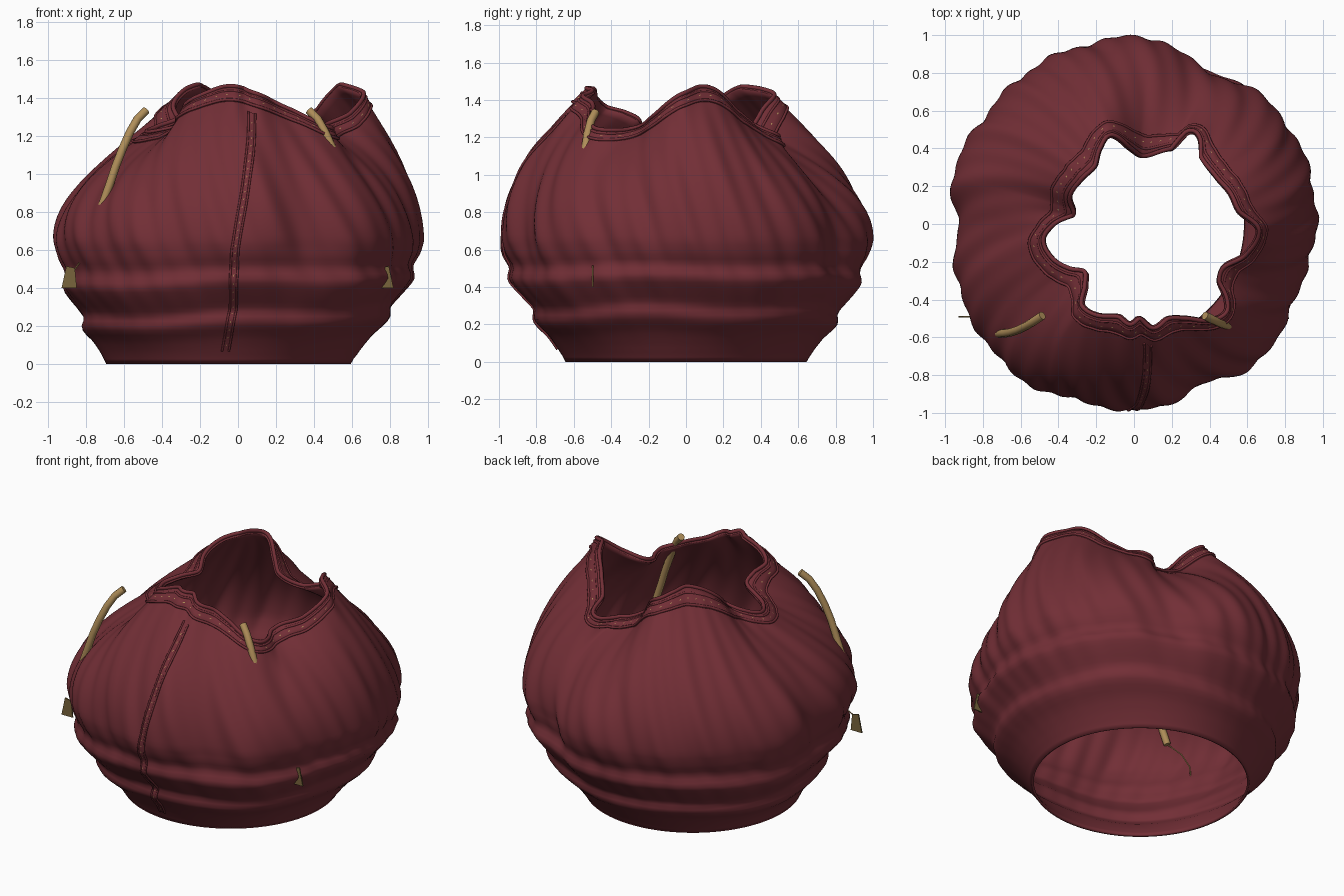
import bpy, math
from mathutils import Vector

if "Cube" in bpy.data.objects:
    bpy.data.objects.remove(bpy.data.objects["Cube"])

def material(name, rgb):
    m = bpy.data.materials.new(name)
    m.diffuse_color = (*rgb, 1)
    m.use_nodes = True
    m.node_tree.nodes["Principled BSDF"].inputs["Base Color"].default_value = m.diffuse_color
    return m

CLOTH = material("maroon cloth", (0.17, 0.028, 0.037))
GOLD = material("golden horn", (0.43, 0.27, 0.10))
OLIVE = material("olive tassel", (0.19, 0.13, 0.045))

# Control tables: widest radius, rim height and rim outline, all around the axis
WIDE = [(-3, .965), (31, .97), (49, .95), (65, .895), (82, .985), (105, .985), (124, .985), (144, .975),
        (165, .995), (180, .935), (197, .985), (213, 1.0), (234, 1.015), (255, .98), (277.5, .985),
        (292, .925), (312, .985), (327, .955), (341, .94)]
RIM_Z = [(0, 1.44), (14, 1.46), (32, 1.34), (60, 1.2), (85, 1.26), (102, 1.41), (120, 1.465), (136, 1.45),
         (150, 1.40), (165, 1.31), (190, 1.22), (215, 1.24), (228, 1.31), (245, 1.40), (266, 1.46), (285, 1.40),
         (300, 1.33), (313, 1.25), (326, 1.24), (342, 1.30)]
RIM_XY = [(.65, -.03), (.55, .06), (.50, .16), (.43, .24), (.35, .345), (.335, .46), (.28, .48), (.2, .39),
          (.05, .35), (-.02, .39), (-.12, .46), (-.17, .40), (-.20, .30), (-.275, .225), (-.33, .14),
          (-.31, .05), (-.41, 0), (-.47, -.08), (-.42, -.18), (-.33, -.23), (-.25, -.25), (-.25, -.33),
          (-.27, -.42), (-.2, -.47), (-.08, -.48), (-.02, -.52), (.03, -.49), (.1, -.54), (.18, -.49),
          (.28, -.49), (.4, -.5), (.48, -.46), (.48, -.39), (.44, -.30), (.47, -.22), (.58, -.16)]
RIM_R = sorted((math.degrees(math.atan2(y, x)) % 360, math.hypot(x, y) + .005) for x, y in RIM_XY)
LOWER = [(0, .665), (.03, .685), (.13, .755), (.21, .835), (.27, .835), (.33, .885), (.38, .93), (.43, .965),
         (.50, .955), (.57, .99), (.65, 1.01)]

def spline(a, x0, x1, b, c, d, x):
    u = (x - x0) / (x1 - x0)
    return b + .5 * u * (c - a + u * (2 * a - 5 * b + 4 * c - d + u * (3 * (b - c) + d - a)))

def around(table, deg):
    n, deg = len(table), deg % 360
    ext = [(k + 360 * q, v) for q in (-1, 0, 1) for k, v in table]
    for i in range(n - 1, 2 * n + 1):
        if ext[i][0] <= deg < ext[i + 1][0]:
            return spline(ext[i - 1][1], ext[i][0], ext[i + 1][0], ext[i][1], ext[i + 1][1], ext[i + 2][1], deg)

def along(table, x):
    for i in range(len(table) - 1):
        if x <= table[i + 1][0]:
            a, d = table[max(i - 1, 0)][1], table[min(i + 2, len(table) - 1)][1]
            return spline(a, table[i][0], table[i + 1][0], table[i][1], table[i + 1][1], d, x)
    return table[-1][1]

# Sampled once per half degree so that the surface can be evaluated quickly
S = 720
wide = [around(WIDE, i / 2) for i in range(S)]
rimz = [around(RIM_Z, i / 2) for i in range(S)]
rimr = [around(RIM_R, i / 2) for i in range(S)]
soft = [sum(rimr[(i + k) % S] for k in range(-30, 31)) / 61 for i in range(S)]

def look(arr, deg):
    f = (deg * 2) % S
    i = int(f) % S
    return arr[i] * (1 - f % 1) + arr[(i + 1) % S] * (f % 1)

def surf(deg, v):
    """Sack surface: v 0..1 is the gathered bottom, 1..2 the draped top."""
    a = math.radians(deg)
    z = .65 * v if v < 1 else .65 + (look(rimz, deg) - .65) * (v - 1)
    R = look(wide, deg)
    if v < 1:
        # rolls sit a little lower on the left side and waver around the axis
        zz = max(0, z + (.012 * math.sin(5 * a) - .03 * math.cos(a)) * math.sin(math.pi * v))
        s = along(LOWER, zz) / (1 + .01 * v)
        r = s * (.97 + (R - .97) * min(1, v * v * 1.1))
        r += .03 * math.sin(2 * a) ** 2 * math.sin(math.pi * v) ** 2
        fold = v * v
    else:
        t = v - 1
        w = t ** 3.5
        rim = look(soft, deg) * (1 - w) + look(rimr, deg) * w
        r = rim + (R - rim) * (1 - t ** 1.95)
        fold = 1 - t ** 3
    tw = 1.1 * (v - 1)
    r += fold * (.006 * math.sin(38 * a + 9 * tw + 2 * math.sin(3 * a))
                 + .009 * math.sin(17 * a + 6 * tw + 1.5 * math.sin(2 * a + 1)))
    shift = -.05 * max(0, 1 - v / .45)
    return Vector((r * math.cos(a) + shift, r * math.sin(a), z))

def lifted(deg, v, h):
    d = min(v, 1.99)
    n = (surf(deg + .6, d) - surf(deg - .6, d)).cross(surf(deg, d + .01) - surf(deg, max(0, d - .01)))
    return surf(deg, v) + n.normalized() * h

def mesh(name, verts, faces, mat, smooth=True):
    me = bpy.data.meshes.new(name)
    me.from_pydata([tuple(p) for p in verts], [], faces)
    me.materials.append(mat)
    me.polygons.foreach_set("use_smooth", [smooth] * len(faces))
    ob = bpy.data.objects.new(name, me)
    bpy.context.collection.objects.link(ob)
    return ob

def grid(name, rows, mat, closed=True):
    n = len(rows[0])
    faces = [(j * n + i, j * n + (i + 1) % n, (j + 1) * n + (i + 1) % n, (j + 1) * n + i)
             for j in range(len(rows) - 1) for i in range(n if closed else n - 1)]
    return mesh(name, [p for row in rows for p in row], faces, mat)

def pipe(name, pts, radius, mat, cyclic=False, res=2):
    cu = bpy.data.curves.new(name, 'CURVE')
    cu.dimensions = '3D'
    cu.bevel_depth, cu.bevel_resolution, cu.use_fill_caps = radius, res, True
    sp = cu.splines.new('POLY')
    sp.points.add(len(pts) - 1)
    for q, p in zip(sp.points, pts):
        q.co = (*p, 1)
    sp.use_cyclic_u = cyclic
    sp.use_smooth = True
    cu.materials.append(mat)
    ob = bpy.data.objects.new(name, cu)
    bpy.context.collection.objects.link(ob)

# Sack body
N = 360
degs = [i * 360 / N for i in range(N)]
vs = [j / 26 for j in range(26)] + [1 + j / 24 for j in range(25)]
body = grid("sack_body", [[surf(d, v) for d in degs] for v in vs], CLOTH)
sol = body.modifiers.new("cloth_thickness", 'SOLIDIFY')
sol.thickness, sol.offset = .015, -1

# Rim hem: raised band with piping
grid("rim_hem", [[lifted(d, v, h) for d in degs] for v, h in
                 ((1.905, 0), (1.91, .010), (1.94, .010), (1.97, .010), (2.0, .008), (2.0, -.012))], CLOTH)
for k, (v, r) in enumerate(((1.91, .008), (1.967, .007), (1.998, .012))):
    pipe(f"rim_piping_{k}", [lifted(d, v, .008) for d in degs], r, CLOTH, True)

# Front seam: flat strip with a cord on each edge
def seam_point(z, off, h):
    deg = 267.5 + 1.5 * z / .6 if z < .6 else 269 + 7.5 * (z - .6) / .72
    v = z / .65 if z < .65 else 1 + (z - .65) / (look(rimz, deg) - .65)
    return lifted(deg + math.degrees(off / math.hypot(*surf(deg, v).xy)), v, h)

zs = [.07 + 1.25 * i / 70 for i in range(71)]
grid("seam_strip", [[seam_point(z, o, .006) for o in (-.018, 0, .018)] for z in zs], CLOTH, False)
for side in (-1, 1):
    pipe(f"seam_cord_{side}", [seam_point(z, side * .018, .005) for z in zs], .006, CLOTH)

# Gold stitches along hem and seam
spots = [(lifted(d, 1.936, .0125), lifted(d + .9, 1.938, .0125), lifted(d + .9, 1.943, .0125),
          lifted(d, 1.941, .0125)) for d in range(0, 360, 6)]
spots += [(seam_point(z, -.003, .0085), seam_point(z, .001, .0085), seam_point(z + .008, .003, .0085),
           seam_point(z + .008, -.001, .0085)) for z in (.1 + .04 * i for i in range(30))]
mesh("stitches", [p for q in spots for p in q],
     [tuple(range(4 * i, 4 * i + 4)) for i in range(len(spots))], GOLD, False)

# Curved horn toggles, cords and tassels, mirrored about x = -0.055
horn = [(-.485, -.485, 1.335), (-.53, -.515, 1.29), (-.57, -.54, 1.22), (-.61, -.56, 1.13), (-.645, -.572, 1.04),
        (-.675, -.578, .95), (-.71, -.58, .85), (-.74, -.575, .77)]
for name, flip in (("left", False), ("right", True)):
    # the right horn dips through the cloth below the rim
    m = lambda p: Vector((-.11 - p[0] if flip else p[0], p[1], p[2]))
    dip = lambda i: Vector((0, .007 * min(i, 4) if flip else 0, 0))
    pipe(f"{name}_horn", [m(p) + dip(i) for i, p in enumerate(horn)], .022, GOLD, res=4)
    pipe(f"{name}_cord", [m(p) for p in (horn[-1], (-.77, -.48, .67), (-.80, -.44, .58), (-.86, -.495, .50))],
         .004, GOLD, res=1)
    outline = [(-.93, .40), (-.85, .40), (-.86, .505), (-.905, .515)]
    tassel = mesh(f"{name}_tassel", [m((x, -.495, z)) for x, z in outline], [(0, 1, 2, 3)], OLIVE, False)
    tassel.modifiers.new("thin", 'SOLIDIFY').thickness = .008
